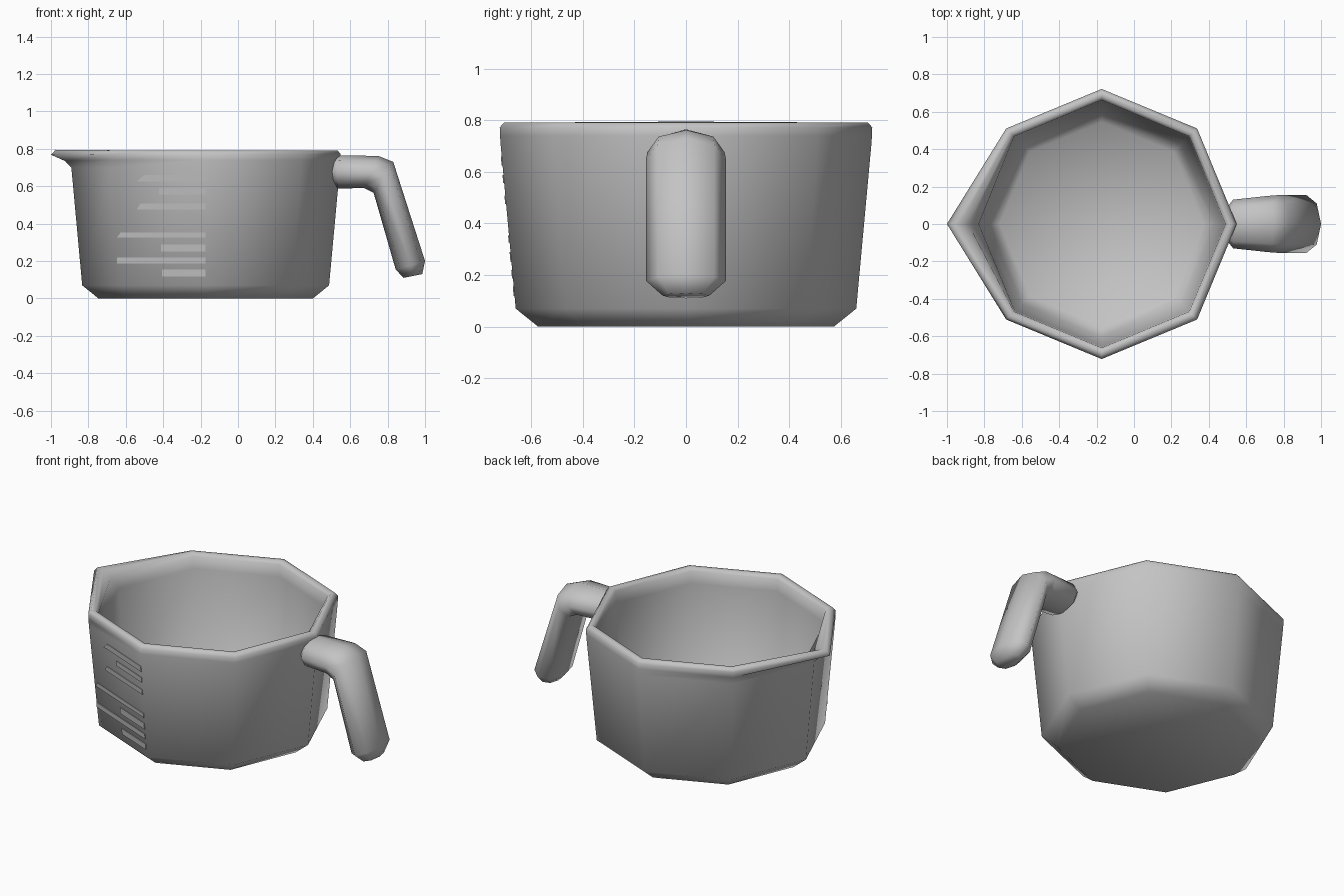
import bpy, bmesh, math
from mathutils import Vector

if "Cube" in bpy.data.objects:
    bpy.data.objects.remove(bpy.data.objects["Cube"])

CX = -0.173          # axis of the cup
SIDES = 8

grey = bpy.data.materials.new("plain grey")
grey.diffuse_color = (0.55, 0.55, 0.55, 1)
grey.use_nodes = True
grey.node_tree.nodes["Principled BSDF"].inputs["Base Color"].default_value = grey.diffuse_color


def finish(name, bm, smooth=True):
    bmesh.ops.recalc_face_normals(bm, faces=bm.faces)
    me = bpy.data.meshes.new(name)
    bm.to_mesh(me)
    bm.free()
    me.materials.append(grey)
    for p in me.polygons:
        p.use_smooth = smooth
    ob = bpy.data.objects.new(name, me)
    bpy.context.collection.objects.link(ob)
    return ob


def loft(name, rings):
    """Skin equal-length rings of points and cap both ends."""
    bm = bmesh.new()
    vs = [[bm.verts.new(p) for p in r] for r in rings]
    n = len(rings[0])
    for a, b in zip(vs, vs[1:]):
        for i in range(n):
            j = (i + 1) % n
            bm.faces.new((a[i], a[j], b[j], b[i]))
    bm.faces.new(vs[0])
    bm.faces.new(vs[-1])
    return finish(name, bm)


# Cup: (radius, z, optional spout corner x and z), outside then inside
profile = [
    (0.573, 0.0, None),
    (0.660, 0.07, None),
    (0.718, 0.70, None),
    (0.721, 0.74, (-0.925, 0.735)),
    (0.722, 0.772, (-1.0, 0.768)),
    (0.705, 0.792, (-0.975, 0.795)),
    (0.680, 0.792, (-0.935, 0.790)),
    (0.662, 0.775, (-0.885, 0.755)),
    (0.657, 0.70, None),
    (0.605, 0.11, None),
    (0.545, 0.05, None),
]
rings = []
for r, z, spout in profile:
    ring = []
    for k in range(SIDES):
        a = k * math.tau / SIDES
        p = Vector((CX + r * math.cos(a), r * math.sin(a), z))
        if k == SIDES // 2 and spout:
            p = Vector((spout[0], 0, spout[1]))
        ring.append(p)
    rings.append(ring)
loft("measuring_cup", rings)

# Handle: (upper/outer x, z), (lower/inner x, z), half width
sections = [
    ((0.497, 0.725), (0.492, 0.635), 0.085),
    ((0.53, 0.765), (0.53, 0.588), 0.130),
    ((0.75, 0.762), (0.675, 0.590), 0.150),
    ((0.83, 0.73), (0.725, 0.565), 0.155),
    ((1.0, 0.20), (0.843, 0.155), 0.155),
    ((0.985, 0.13), (0.885, 0.11), 0.090),
]
rings = []
for o, i, w in sections:
    o, i = Vector((o[0], 0, o[1])), Vector((i[0], 0, i[1]))
    mid, half = (o + i) / 2, (o - i) / 2
    rings.append([mid + half * math.cos(a) + Vector((0, w * math.sin(a), 0))
                  for a in (k * math.tau / 8 for k in range(8))])
loft("handle", rings)


# Measuring marks: thin plates on the front-left wall
def on_wall(x, z):
    r = 0.66 + 0.058 * (z - 0.07) / 0.63
    t = (CX - x) / (r * math.sqrt(0.5))
    y = -r + t * r * (1 - math.sqrt(0.5))
    a = math.radians(247.5)
    return Vector((x + 0.004 * math.cos(a), y + 0.004 * math.sin(a), z))


bm = bmesh.new()
for z0, z1, left, slant in [
    (0.625, 0.66, -0.54, 0.04), (0.556, 0.588, -0.42, 0),
    (0.476, 0.508, -0.54, 0.02), (0.326, 0.353, -0.645, 0.02),
    (0.250, 0.289, -0.41, 0), (0.187, 0.219, -0.645, 0),
    (0.118, 0.155, -0.405, 0),
]:
    corners = [(left, z0), (CX, z0), (CX, z1), (left + slant, z1)]
    f = bm.faces.new([bm.verts.new(on_wall(*c)) for c in corners])
    back = [bm.verts.new(on_wall(*c) + Vector((0.002, 0.006, 0))) for c in corners]
    fv = list(f.verts)
    bm.faces.new(back[::-1])
    for k in range(4):
        bm.faces.new((fv[k], back[k], back[(k + 1) % 4], fv[(k + 1) % 4]))
finish("measuring_marks", bm, smooth=False)
